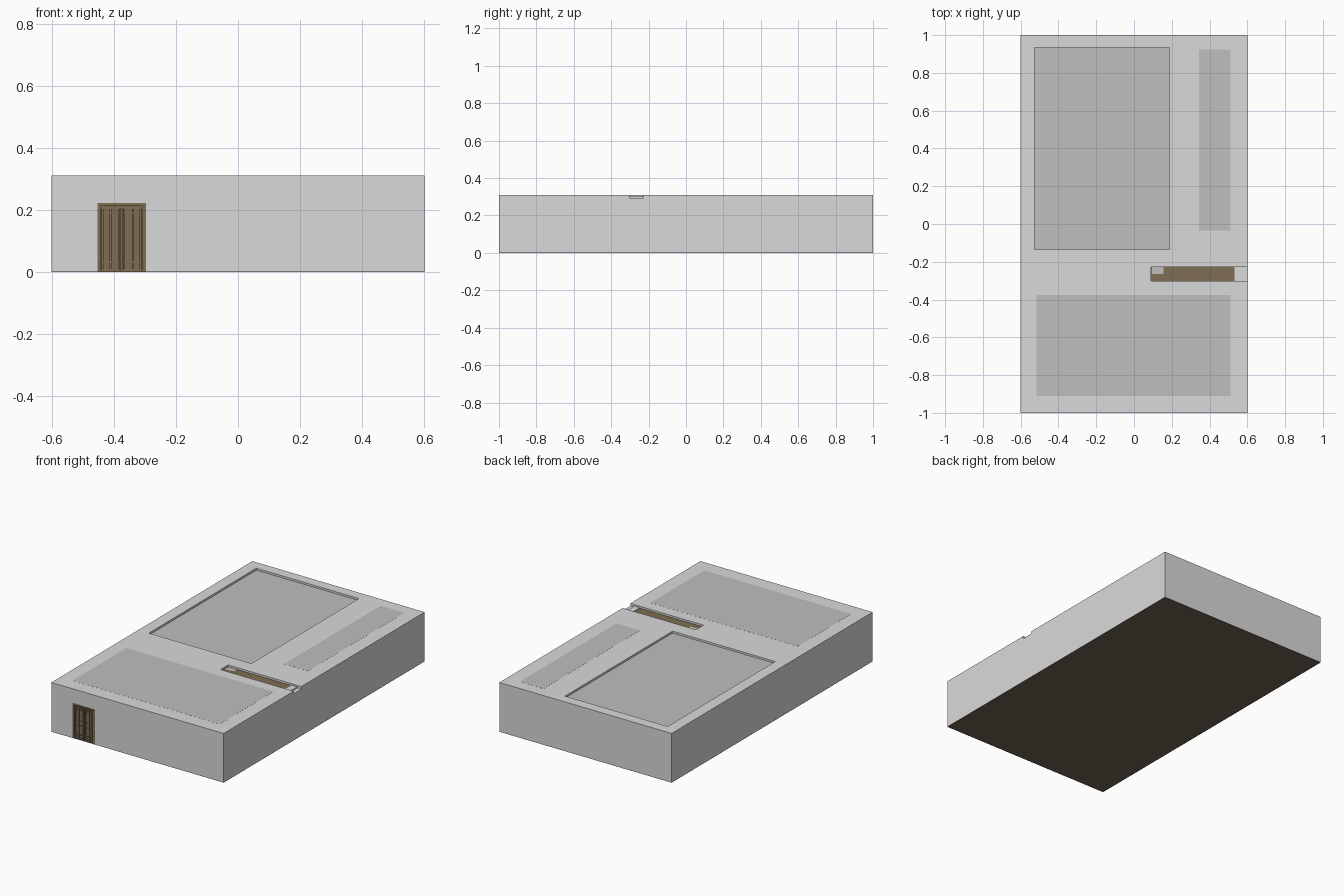
import bpy

if "Cube" in bpy.data.objects:
    bpy.data.objects.remove(bpy.data.objects["Cube"])


def material(name, r, g, b):
    m = bpy.data.materials.new(name)
    m.diffuse_color = (r, g, b, 1)
    m.use_nodes = True
    m.node_tree.nodes["Principled BSDF"].inputs["Base Color"].default_value = m.diffuse_color
    return m


GREY = material("wall grey", 0.70, 0.70, 0.70)
PANEL = material("ceiling grey", 0.52, 0.52, 0.52)
WOOD = material("door wood", 0.21, 0.155, 0.085)
FLOOR = material("floor brown", 0.16, 0.125, 0.085)


def box(name, x0, x1, y0, y1, z0, z1, mat):
    bpy.ops.mesh.primitive_cube_add(size=1)
    ob = bpy.context.object
    ob.name = name
    size = (x1 - x0, y1 - y0, z1 - z0)
    mid = ((x0 + x1) / 2, (y0 + y1) / 2, (z0 + z1) / 2)
    for v in ob.data.vertices:
        v.co = [c * s + m for c, s, m in zip(v.co, size, mid)]
    ob.data.materials.append(mat)
    return ob


def cut(target, *bounds):
    cutter = box("cutter", *bounds, target.data.materials[0])
    cutter.hide_render = True
    mod = target.modifiers.new("cut", 'BOOLEAN')
    mod.operation = 'DIFFERENCE'
    mod.solver = 'EXACT'
    mod.object = cutter
    bpy.context.view_layer.objects.active = target
    bpy.ops.object.modifier_apply(modifier=mod.name)
    bpy.data.objects.remove(cutter)


TOP = 0.31
HALL = (-0.527, 0.188, -0.135, 0.935)   # large recessed ceiling
SLOT = (0.09, 0.60, -0.303, -0.227)     # doorway slot in the top

# Building block with recesses for ceiling, slot and front door
body = box("building_walls", -0.6, 0.6, -1, 1, 0.001, TOP, GREY)
cut(body, *HALL, TOP - 0.014, 0.4, )
cut(body, 0.09, 0.7, SLOT[2], SLOT[3], TOP - 0.016, 0.4)
cut(body, -0.453, -0.297, -1.1, -0.988, -0.1, 0.222)

# Floor slab underneath
box("floor", -0.6, 0.6, -0.9995, 1, 0, 0.0012, FLOOR)

# Ceiling panels
box("hall_ceiling", *HALL, TOP - 0.0145, TOP - 0.0125, PANEL)
box("front_room_ceiling", -0.515, 0.51, -0.91, -0.375, TOP - 0.001, TOP + 0.0004, PANEL)
box("side_room_ceiling", 0.345, 0.51, -0.035, 0.925, TOP - 0.001, TOP + 0.0004, PANEL)

# Timber strip lying in the top slot, with grey patches at its ends
box("slot_timber", 0.09, 0.533, -0.303, -0.227, TOP - 0.0165, TOP - 0.012, WOOD)
box("slot_end_block", 0.533, 0.572, -0.303, -0.227, TOP - 0.0165, TOP - 0.009, GREY)
box("slot_patch", 0.095, 0.155, -0.265, -0.228, TOP - 0.013, TOP - 0.0115, PANEL)

# Front double door: backing, frame, cornice
CX = -0.375
box("door_backing", -0.453, -0.297, -0.992, -0.986, 0, 0.222, WOOD)
box("door_cornice", -0.453, -0.297, -1, -0.99, 0.212, 0.222, WOOD)
box("door_sill", -0.453, -0.297, -0.998, -0.99, 0, 0.006, WOOD)
box("door_meeting_post", CX - 0.003, CX + 0.003, -0.999, -0.99, 0.006, 0.205, WOOD)

for s, side in ((-1, "left"), (1, "right")):
    def piece(name, a, b, z0, z1, front):
        xs = sorted((CX + s * a, CX + s * b))
        box(f"{side}_{name}", *xs, front, -0.99, z0, z1, WOOD)

    piece("jamb", 0.068, 0.078, 0, 0.212, -1)
    # Leaf stiles and rails
    for a, b in ((0.005, 0.010), (0.033, 0.040), (0.058, 0.065)):
        piece("stile", a, b, 0.006, 0.205, -0.997)
    for z in (0.006, 0.029, 0.188, 0.203):
        piece("rail", 0.005, 0.065, z, z + 0.004, -0.9965)
    # Raised panels in each bay
    for a, b in ((0.012, 0.031), (0.042, 0.056)):
        for z0, z1 in ((0.012, 0.027), (0.036, 0.088), (0.094, 0.118),
                       (0.124, 0.185), (0.194, 0.201)):
            piece("panel", a, b, z0, z1, -0.9955)
